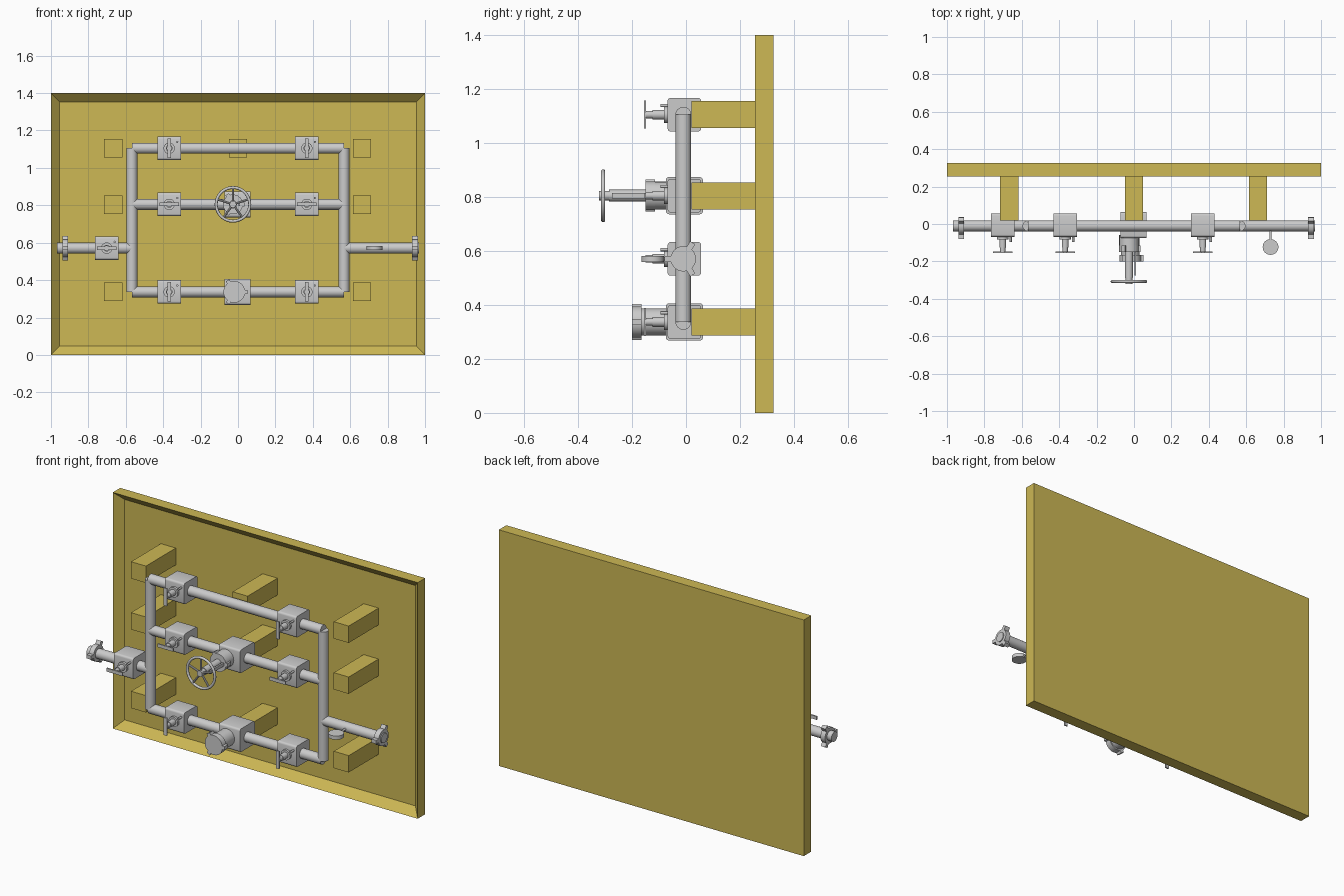
import bpy, bmesh, math
from mathutils import Vector, Matrix

if "Cube" in bpy.data.objects:
    bpy.data.objects.remove(bpy.data.objects["Cube"])

PY = -0.01          # depth of the pipe centre lines
R = 0.029           # pipe radius


def material(name, rgb):
    m = bpy.data.materials.new(name)
    m.diffuse_color = (*rgb, 1)
    m.use_nodes = True
    m.node_tree.nodes["Principled BSDF"].inputs["Base Color"].default_value = m.diffuse_color
    return m


yellow = material("yellow_paint", (0.61, 0.48, 0.09))
white = material("gauge_white", (0.8, 0.8, 0.8))


def finish(bm, name, mat=None, smooth=False):
    bmesh.ops.recalc_face_normals(bm, faces=bm.faces)
    me = bpy.data.meshes.new(name)
    bm.to_mesh(me)
    bm.free()
    ob = bpy.data.objects.new(name, me)
    bpy.context.collection.objects.link(ob)
    if mat:
        me.materials.append(mat)
    if smooth:
        bpy.ops.object.select_all(action='DESELECT')
        ob.select_set(True)
        bpy.context.view_layer.objects.active = ob
        bpy.ops.object.shade_smooth_by_angle(angle=math.radians(35))
    return ob


def add_box(bm, centre, size, rot=Matrix()):
    m = Matrix.Translation(centre) @ rot @ Matrix.Diagonal((*size, 1))
    return bmesh.ops.create_cube(bm, size=1, matrix=m)["verts"]


def add_cyl(bm, a, b, r, n=24):
    a, b = Vector(a), Vector(b)
    d = b - a
    m = Matrix.Translation((a + b) / 2) @ d.to_track_quat('Z', 'Y').to_matrix().to_4x4()
    bmesh.ops.create_cone(bm, cap_ends=True, segments=n, radius1=r, radius2=r,
                          depth=d.length, matrix=m)


def cylinder(name, a, b, r, n=24, mat=None):
    bm = bmesh.new()
    add_cyl(bm, a, b, r, n)
    return finish(bm, name, mat, True)


def body(name, x, z, w):
    # block with rounded edges along the flow direction
    bm = bmesh.new()
    add_box(bm, (x, -0.006, z), (w, w, w))
    edges = [e for e in bm.edges
             if abs(e.verts[0].co.x - e.verts[1].co.x) > w / 2]
    bmesh.ops.bevel(bm, geom=edges, offset=0.012, segments=3, profile=0.5, affect='EDGES')
    finish(bm, name, smooth=True)


def wing_union(name, a, b, r, reach, angles, axis):
    # hub ring with hammer lugs
    bm = bmesh.new()
    add_cyl(bm, a, b, r)
    a, b = Vector(a), Vector(b)
    mid, thick = (a + b) / 2, (b - a).length
    for deg in angles:
        t = math.radians(deg)
        d = (r * 0.8 + reach) / 2
        if axis == 'X':
            off = Vector((0, math.cos(t), math.sin(t))) * d
            size, rot = (thick, reach - r * 0.8, 0.022), Matrix.Rotation(t, 4, 'X')
        else:
            off = Vector((math.cos(t), 0, math.sin(t))) * d
            size, rot = (reach - r * 0.8, thick, 0.022), Matrix.Rotation(-t, 4, 'Y')
        add_box(bm, mid + off, size, rot)
    finish(bm, name, smooth=True)


def valve(name, x, z, upright):
    body(name + "_body", x, z, 0.125)
    bm = bmesh.new()
    add_cyl(bm, (x, -0.06, z), (x, -0.082, z), 0.03)
    add_cyl(bm, (x, -0.08, z), (x, -0.125, z), 0.018)
    add_cyl(bm, (x, -0.12, z), (x, -0.15, z), 0.014)
    add_cyl(bm, (x + 0.043, -0.06, z + 0.034), (x + 0.043, -0.095, z + 0.034), 0.006, 12)
    finish(bm, name + "_stem", smooth=True)
    bm = bmesh.new()
    size = (0.02, 0.008, 0.104) if upright else (0.104, 0.008, 0.02)
    add_box(bm, (x, -0.152, z), size)
    finish(bm, name + "_handle")


# backing panel with a recessed front
bm = bmesh.new()
add_box(bm, (0, 0.29, 0.7), (2, 0.07, 1.4))
bm.normal_update()
front = [f for f in bm.faces if f.normal.y < -0.9]
bmesh.ops.inset_region(bm, faces=front, thickness=0.066)
bmesh.ops.translate(bm, verts=front[0].verts, vec=(0, 0.045, 0))
finish(bm, "back_panel", yellow)

# support blocks
for i, z in enumerate((1.105, 0.803, 0.337)):
    for j, x in enumerate((-0.667, 0, 0.663)):
        bm = bmesh.new()
        add_box(bm, (x, 0.1625, z), (0.098, 0.285, 0.1))
        finish(bm, f"support_block_{i}_{j}", yellow)

# pipework
ROWS = {"top": 1.105, "middle": 0.805, "bottom": 0.337}
INLET = 0.571
for side, s in (("left", -1), ("right", 1)):
    cylinder(side + "_riser", (s * 0.567, PY, 0.337), (s * 0.567, PY, 1.105), R)
    cylinder(side + "_end_pipe", (s * 0.567, PY, INLET), (s * 0.967, PY, INLET), R)
for row, z in ROWS.items():
    cylinder(row + "_pipe", (-0.567, PY, z), (0.567, PY, z), R)

# end unions
for name, x0, x1 in (("inlet_union", -0.938, -0.908), ("outlet_union", 0.93, 0.962)):
    wing_union(name, (x0, PY, INLET), (x1, PY, INLET), 0.047, 0.069, (60, 180, 300), 'X')

# shut-off valves
for row, z in ROWS.items():
    for side, s in (("left", -1), ("right", 1)):
        valve(f"{row}_{side}_valve", s * 0.368, z, row != "middle")
valve("inlet_valve", -0.702, INLET, False)

# adjustable choke with hand wheel
cx, cz = -0.027, ROWS["middle"]
body("adjustable_choke_body", -0.003, cz, 0.138)
bm = bmesh.new()
add_cyl(bm, (cx, -0.06, cz), (cx, -0.15, cz), 0.052)
add_cyl(bm, (cx, -0.14, cz), (cx, -0.285, cz), 0.022)
add_cyl(bm, (cx, -0.28, cz), (cx, -0.322, cz), 0.018)
add_box(bm, (0.007, -0.21, cz), (0.01, 0.13, 0.02))
finish(bm, "adjustable_choke_stem", smooth=True)
bpy.ops.mesh.primitive_torus_add(major_radius=0.09, minor_radius=0.008, major_segments=36,
                                 minor_segments=10, location=(cx, -0.307, cz),
                                 rotation=(math.pi / 2, 0, 0))
bpy.context.object.name = "hand_wheel_rim"
bpy.ops.object.shade_smooth()
bm = bmesh.new()
for k in range(5):
    t = math.radians(90 + 72 * k)
    add_cyl(bm, (cx, -0.307, cz),
            (cx + 0.09 * math.cos(t), -0.307, cz + 0.09 * math.sin(t)), 0.006, 10)
finish(bm, "hand_wheel_spokes", smooth=True)
wing_union("adjustable_choke_nut", (cx, -0.115, cz), (cx, -0.15, cz), 0.053, 0.062,
           (0, 120, 240), 'Y')

# fixed choke with wing cap
fx, fz = -0.02, ROWS["bottom"]
body("fixed_choke_body", -0.003, fz, 0.138)
cylinder("fixed_choke_bonnet", (fx, -0.06, fz), (fx, -0.168, fz), 0.05)
wing_union("fixed_choke_cap", (fx, -0.165, fz), (fx, -0.2, fz), 0.058, 0.071,
           (0, 120, 240), 'Y')

# pressure gauge
cylinder("gauge_stem", (0.73, -0.03, INLET), (0.73, -0.09, INLET), 0.006, 12, white)
cylinder("gauge_dial", (0.73, -0.123, INLET - 0.011), (0.73, -0.123, INLET + 0.011),
         0.042, 32, white)
